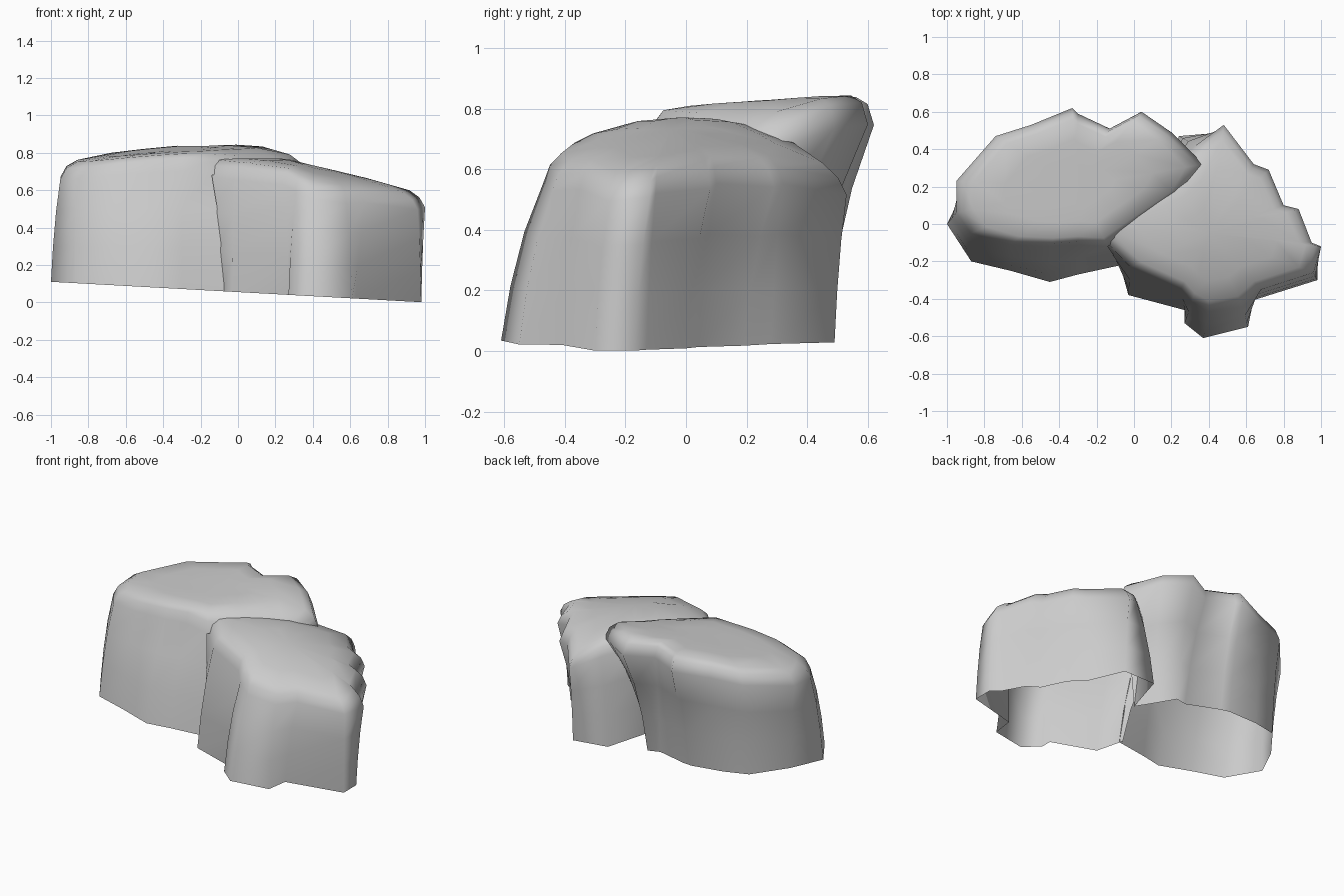
import bpy, bmesh
from math import radians
from mathutils import Vector

cube = bpy.data.objects.get("Cube")
if cube:
    bpy.data.objects.remove(cube)

stone = bpy.data.materials.new("grey stone")
stone.use_nodes = True
stone.diffuse_color = (.6, .6, .6, 1)
stone.node_tree.nodes["Principled BSDF"].inputs["Base Color"].default_value = (.6, .6, .6, 1)

# Height and inward/outward lean of the wall rings, and inset and sink of the cap rings
WALL = [(0, 0), (.3, .22), (.6, .55), (.87, 1)]
CAP = [(.05, .03), (.14, .005), (.4, 0), (.7, 0)]


def ground(x):
    return .055 - .055 * x


def rock_shell(name, stations, seam, centre, height):
    """Open-bottomed rock; the last `seam` stations are buried and get no wall."""
    bm = bmesh.new()
    centre = Vector(centre)
    rings = []
    for rise, lean in WALL:
        ring = []
        for bx, by, sx, sy in stations:
            p = Vector((bx, by)).lerp(Vector((sx, sy)), lean)
            low = ground(p.x)
            ring.append(bm.verts.new((p.x, p.y, low + (height(sx, sy) - low) * rise)))
        rings.append(ring)
    for inset, sink in CAP:
        ring = []
        for bx, by, sx, sy in stations:
            p = Vector((sx, sy)).lerp(centre, inset)
            ring.append(bm.verts.new((p.x, p.y, height(p.x, p.y) - sink)))
        rings.append(ring)
    count = len(stations)
    for level, (lower, upper) in enumerate(zip(rings, rings[1:])):
        for i in range(count):
            if level < len(WALL) - 1 and i >= count - seam - 1:
                continue
            j = (i + 1) % count
            bm.faces.new((lower[i], lower[j], upper[j], upper[i]))
    top = bm.verts.new((centre.x, centre.y, height(centre.x, centre.y)))
    for i in range(count):
        bm.faces.new((rings[-1][i], rings[-1][(i + 1) % count], top))
    loose = [v for v in bm.verts if not v.link_faces]
    bmesh.ops.delete(bm, geom=loose, context='VERTS')
    mesh = bpy.data.meshes.new(name)
    bm.to_mesh(mesh)
    bm.free()
    mesh.materials.append(stone)
    obj = bpy.data.objects.new(name, mesh)
    bpy.context.collection.objects.link(obj)
    bpy.ops.object.select_all(action='DESELECT')
    obj.select_set(True)
    bpy.context.view_layer.objects.active = obj
    bpy.ops.object.shade_smooth_by_angle(angle=radians(85))


# Tall rock: base x, y and shoulder x, y around the outline
tall = [
    (.15, .18, .37, .32), (.08, .28, .2, .49), (0, .4, .04, .6),
    (-.08, .38, -.13, .51), (-.3, .45, -.3, .59), (-.36, .46, -.33, .62),
    (-.58, .44, -.55, .53), (-.74, .4, -.74, .47), (-.9, .2, -.95, .23),
    (-1, 0, -.95, .06), (-.87, -.2, -.87, -.05), (-.66, -.25, -.66, -.11),
    (-.45, -.31, -.45, -.12), (-.3, -.27, -.3, -.11), (-.07, -.22, -.14, -.12),
    (0, 0, .06, .02), (.1, .1, .28, .17),
]
rock_shell("tall_rock", tall, 2, (-.3, .2),
           lambda x, y: .81 + .07 * y - .09 * (x + .05) ** 2 - .35 * max(x - y + .1, 0))

# Low rock with the front foot and the side lobe
low = [
    (-.08, -.2, -.22, -.02), (-.03, -.38, -.02, -.23), (.27, -.46, .25, -.35),
    (.27, -.53, .31, -.42), (.37, -.61, .4, -.47), (.61, -.55, .58, -.44),
    (.63, -.41, .68, -.35), (.98, -.3, .96, -.26), (.98, -.17, 1, -.12),
    (.92, -.13, .95, -.1), (.84, 0, .88, .08), (.76, .04, .8, .1),
    (.68, .19, .72, .29), (.58, .28, .64, .32), (.48, .49, .48, .53),
    (.24, .47, .33, .42), (.15, .18, .18, .28), (0, .2, 0, .2), (-.2, .1, -.2, .1),
]
rock_shell("low_rock", low, 2, (.4, -.05),
           lambda x, y: .77 - .24 * max(x - .25, 0) - .45 * y * y)
